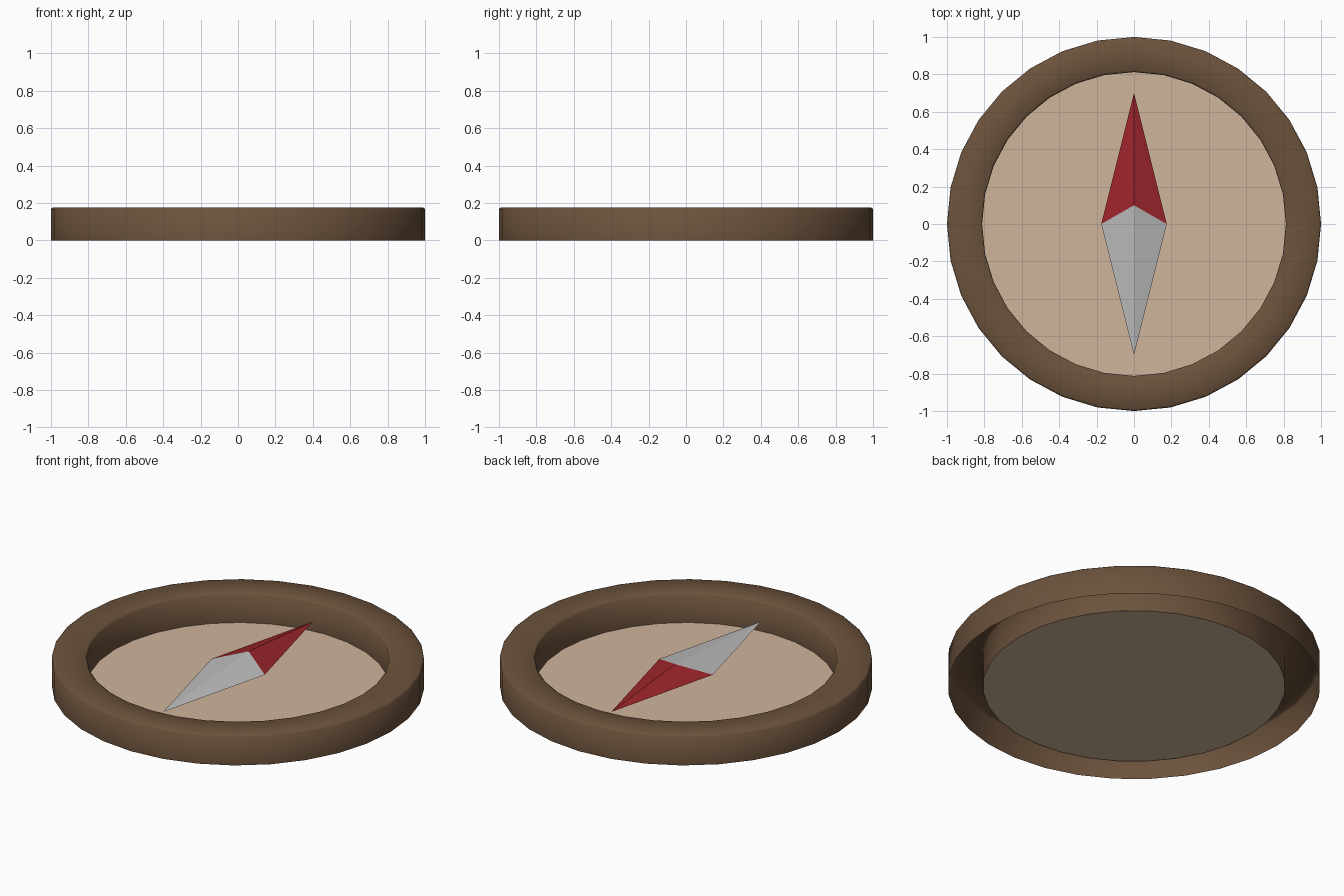
import bpy, bmesh, math

if "Cube" in bpy.data.objects:
    bpy.data.objects.remove(bpy.data.objects["Cube"])

SIDES = 32


def material(name, rgb):
    m = bpy.data.materials.new(name)
    m.diffuse_color = (*rgb, 1)
    m.use_nodes = True
    m.node_tree.nodes["Principled BSDF"].inputs["Base Color"].default_value = m.diffuse_color
    return m


def make_object(name, bm, mats):
    bm.normal_update()
    mesh = bpy.data.meshes.new(name)
    bm.to_mesh(mesh)
    bm.free()
    obj = bpy.data.objects.new(name, mesh)
    bpy.context.collection.objects.link(obj)
    for m in mats:
        mesh.materials.append(m)
    return obj


wood = material("wood", (0.15, 0.085, 0.045))
paper = material("paper", (0.62, 0.46, 0.33))
red = material("red_paint", (0.33, 0.018, 0.023))
silver = material("silver", (0.5, 0.5, 0.5))

# Case: hollow rim, open underneath, with narrow bevelled top edges
profile = [(1.0, 0), (1.0, 0.168), (0.99, 0.176), (0.822, 0.176), (0.812, 0.168), (0.812, 0)]
bm = bmesh.new()
rings = []
for i in range(SIDES):
    a = 2 * math.pi * i / SIDES
    rings.append([bm.verts.new((r * math.cos(a), r * math.sin(a), z)) for r, z in profile])
for i in range(SIDES):
    p, q = rings[i], rings[(i + 1) % SIDES]
    for j in range(len(profile) - 1):
        bm.faces.new((p[j], q[j], q[j + 1], p[j + 1]))
case = make_object("case_rim", bm, [wood])
bpy.context.view_layer.objects.active = case
case.select_set(True)
bpy.ops.object.shade_smooth_by_angle(angle=math.radians(60))

# Dial: flat disc closing the inside of the rim
bm = bmesh.new()
bmesh.ops.create_circle(bm, cap_ends=True, segments=SIDES, radius=0.812)
for v in bm.verts:
    v.co.z = 0.002
bm.normal_update()
for f in bm.faces:
    if f.normal.z < 0:
        f.normal_flip()
make_object("dial", bm, [paper])

# Needle: ridged diamond, red to the north and silver to the south
bm = bmesh.new()
north, west, south, east, peak = [bm.verts.new(c) for c in (
    (0, 0.7, 0.118), (-0.175, 0, 0.118), (0, -0.7, 0.118), (0.175, 0, 0.118), (0, 0.1, 0.172))]
for tri, index in (((north, west, peak), 0), ((east, north, peak), 0),
                   ((west, south, peak), 1), ((south, east, peak), 1),
                   ((north, east, west), 0), ((south, west, east), 1)):
    bm.faces.new(tri).material_index = index
make_object("needle", bm, [red, silver])
